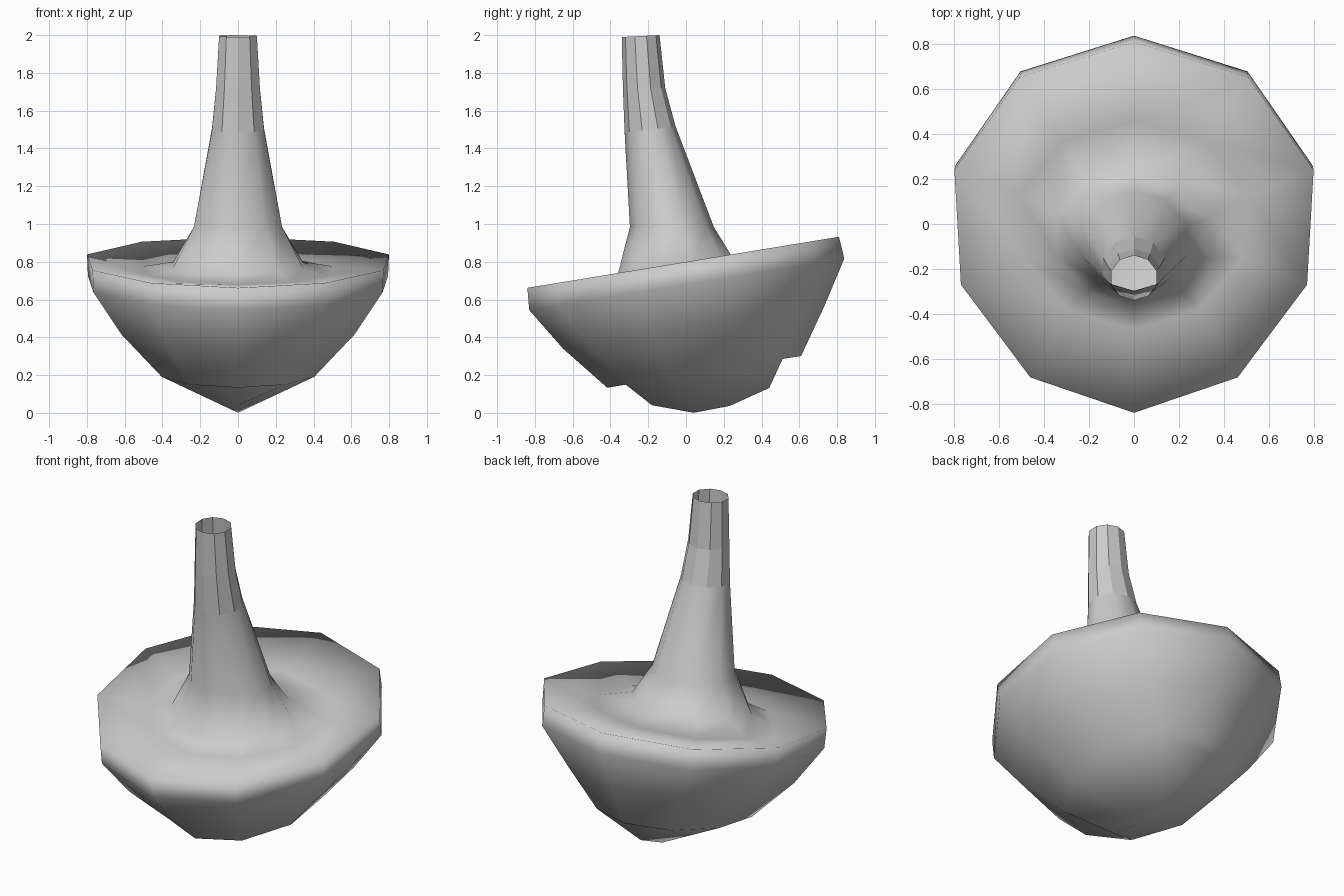
import bpy, bmesh
from math import cos, sin, radians
from mathutils import Matrix, Vector

if "Cube" in bpy.data.objects:
    bpy.data.objects.remove(bpy.data.objects["Cube"])

SIDES = 10
TILT = Matrix.Rotation(radians(9.3), 3, 'X')
RIM_CENTRE = Vector((0, -0.015, 0.797))

grey = bpy.data.materials.new("plain_grey")
grey.use_nodes = True
colour = (0.6, 0.6, 0.6, 1)
grey.diffuse_color = colour
grey.node_tree.nodes["Principled BSDF"].inputs["Base Color"].default_value = colour

bm = bmesh.new()


def leaning(x, u, n):
    """Point in the leaning frame of the bowl rim."""
    return RIM_CENTRE + TILT @ Vector((x, u, n))


def loop(rx, ry, place, skew=0.0):
    """Ten-sided ring, its first corner at the front."""
    verts = []
    for i in range(SIDES):
        a = radians(360 * i / SIDES - 90)
        verts.append(bm.verts.new(place(rx * cos(a) * (1 + skew * sin(a)), ry * sin(a))))
    return verts


def bridge(low, high, smooth=True):
    for i in range(SIDES):
        j = (i + 1) % SIDES
        bm.faces.new((low[i], low[j], high[j], high[i])).smooth = smooth


# Bowl wall up to the rim, then the deck with its shallow valley: rx, ry, shift, height
rings = []
for rx, ry, shift, n in ((0.425, 0.52, 0.016, -0.59), (0.65, 0.70, 0.0, -0.35),
                         (0.82, 0.845, 0.0, -0.118), (0.825, 0.836, 0.0, 0.0),
                         (0.52, 0.47, 0.0, -0.045)):
    rings.append(loop(rx, ry, lambda x, u: leaning(x, u + shift, n), 0.06 if n > -0.2 else 0))

# Stem, from its flared foot to the open tip: rx, ry, centre y, z, slope
for rx, ry, cy, z, slope in ((0.36, 0.30, -0.06, 0.785, 0.16), (0.245, 0.222, -0.075, 0.985, 0.0),
                             (0.145, 0.135, -0.19, 1.5, 0.12), (0.122, 0.112, -0.222, 1.72, 0.0),
                             (0.105, 0.10, -0.24, 1.995, 0.05)):
    rings.append(loop(rx, ry, lambda x, y: Vector((x, cy + y, z + slope * y))))

for k in range(len(rings) - 1):
    bridge(rings[k], rings[k + 1], smooth=k < len(rings) - 3)

# Bowl bottom, folded along a curved keel
base = rings[0]
keel = [bm.verts.new(leaning(0, u, n))
        for u, n in ((-0.285, -0.72), (-0.073, -0.795), (0.12, -0.79), (0.342, -0.73))]
faces = [(base[9], keel[0], base[1], base[0]), (base[6], base[5], base[4], keel[3])]
for i in range(3):
    faces.append((keel[i], keel[i + 1], base[i + 2], base[i + 1]))
    faces.append((base[9 - i], base[8 - i], keel[i + 1], keel[i]))
for f in faces:
    bm.faces.new(f).smooth = True

mesh = bpy.data.meshes.new("bowl_and_stem")
bm.to_mesh(mesh)
bm.free()
mesh.materials.append(grey)
body = bpy.data.objects.new("bowl_and_stem", mesh)
bpy.context.collection.objects.link(body)
